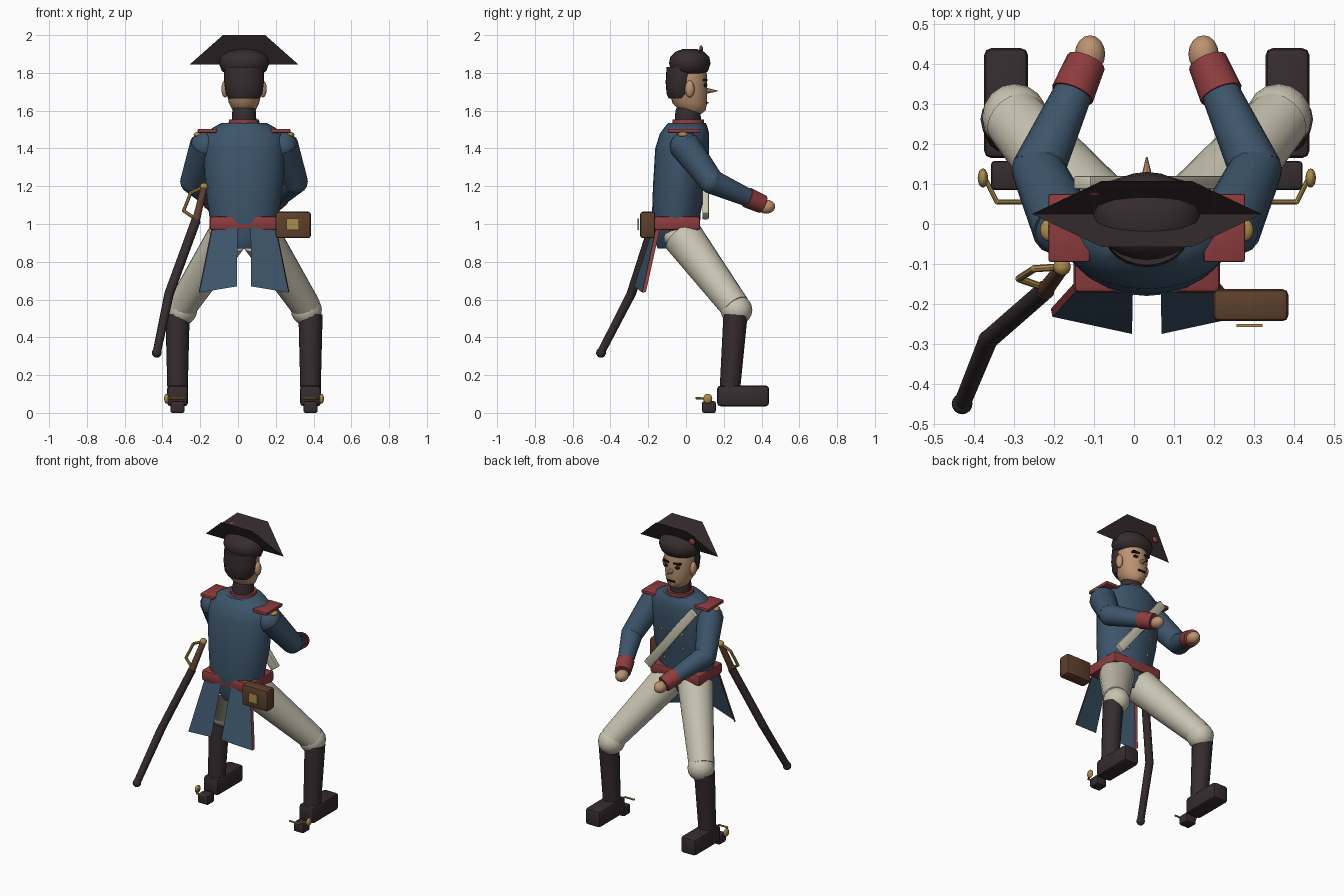
import bpy, bmesh, math
from mathutils import Vector, Matrix

if "Cube" in bpy.data.objects:
    bpy.data.objects.remove(bpy.data.objects["Cube"])

CX = 0.032  # body centre line


def mat(name, r, g, b):
    m = bpy.data.materials.new(name)
    m.diffuse_color = (r, g, b, 1)
    m.use_nodes = True
    m.node_tree.nodes["Principled BSDF"].inputs["Base Color"].default_value = m.diffuse_color
    return m


BLUE = mat("coat blue", .046, .090, .145)
RED = mat("trim red", .27, .045, .048)
CREAM = mat("cream cloth", .58, .55, .44)
DARK = mat("dark leather", .036, .025, .027)
SKIN = mat("skin", .50, .29, .165)
BROWN = mat("brown leather", .11, .05, .025)
GOLD = mat("brass", .40, .26, .07)
BLACK = mat("black", .008, .007, .008)


def finish(name, bm, m, smooth=True):
    bmesh.ops.recalc_face_normals(bm, faces=bm.faces[:])
    me = bpy.data.meshes.new(name)
    bm.to_mesh(me)
    bm.free()
    me.materials.append(m)
    ob = bpy.data.objects.new(name, me)
    bpy.context.collection.objects.link(ob)
    if smooth:
        bpy.ops.object.select_all(action='DESELECT')
        ob.select_set(True)
        bpy.context.view_layer.objects.active = ob
        bpy.ops.object.shade_smooth_by_angle(angle=math.radians(40))
    return ob


def loft(name, m, rows, n=24):
    """Stack of ellipses (z, cy, rx, ry) around the centre line."""
    bm = bmesh.new()
    rings = [[bm.verts.new((CX + rx * math.cos(2 * math.pi * i / n),
                            cy + ry * math.sin(2 * math.pi * i / n), z)) for i in range(n)]
             for z, cy, rx, ry in rows]
    for a, b in zip(rings, rings[1:]):
        for i in range(n):
            bm.faces.new((a[i], a[(i + 1) % n], b[(i + 1) % n], b[i]))
    bm.faces.new(rings[0])
    bm.faces.new(rings[-1])
    return finish(name, bm, m)


def ball(name, m, c, r):
    bm = bmesh.new()
    bmesh.ops.create_uvsphere(bm, u_segments=16, v_segments=10, radius=1,
                              matrix=Matrix.Translation(c) @ Matrix.Diagonal((*r, 1)))
    return finish(name, bm, m)


def limb(name, m, pts, radii, n=16):
    """Chain of tapered cylinders with round joints."""
    bm = bmesh.new()
    for i in range(len(pts) - 1):
        a, b = Vector(pts[i]), Vector(pts[i + 1])
        d = b - a
        mx = Matrix.Translation((a + b) / 2) @ d.to_track_quat('Z', 'Y').to_matrix().to_4x4()
        bmesh.ops.create_cone(bm, cap_ends=True, segments=n, radius1=radii[i],
                              radius2=radii[i + 1], depth=d.length, matrix=mx)
        if i:
            bmesh.ops.create_uvsphere(bm, u_segments=n, v_segments=8, radius=radii[i],
                                      matrix=Matrix.Translation(a))
    return finish(name, bm, m)


def box(name, m, lo, hi, bevel=0.0, rot=None):
    lo, hi = Vector(lo), Vector(hi)
    bm = bmesh.new()
    mx = Matrix.Translation((lo + hi) / 2) @ (rot or Matrix()) @ Matrix.Diagonal((*(hi - lo), 1))
    bmesh.ops.create_cube(bm, size=1, matrix=mx)
    if bevel:
        bmesh.ops.bevel(bm, geom=bm.edges[:], offset=bevel, segments=2, affect='EDGES', profile=.5)
    return finish(name, bm, m)


def sheet(name, m, polys):
    bm = bmesh.new()
    for p in polys:
        bm.faces.new([bm.verts.new(v) for v in p])
    return finish(name, bm, m, False)


# Coat body, lower coat, collar and neck
loft("coat_body", BLUE, [(1.0, -.05, .175, .125), (1.05, -.052, .185, .128), (1.2, -.035, .205, .14),
                         (1.4, -.02, .218, .143), (1.48, -.008, .205, .13), (1.51, 0, .165, .115),
                         (1.535, .005, .12, .1)])
loft("coat_lower", BLUE, [(.87, -.06, .08, .09), (.92, -.055, .13, .115), (1.01, -.05, .165, .12)])
loft("collar_trim", RED, [(1.53, .012, .082, .085), (1.552, .012, .08, .083)])
loft("stock", DARK, [(1.54, .01, .066, .07), (1.6, .01, .062, .066), (1.615, .01, .058, .06)])
loft("neck", SKIN, [(1.58, .01, .055, .058), (1.68, .01, .055, .058)])

# Head, hair and face
loft("head", SKIN, [(1.583, .045, .035, .035), (1.6, .035, .06, .068), (1.64, .02, .08, .092),
                    (1.70, .012, .094, .1), (1.78, .012, .098, .1), (1.84, .012, .09, .09)])
loft("hair", DARK, [(1.665, -.03, .078, .062), (1.69, -.03, .097, .073), (1.75, -.028, .105, .08),
                    (1.83, -.015, .106, .088)])
bm = bmesh.new()
bmesh.ops.create_cone(bm, cap_ends=True, segments=8, radius1=.02, radius2=.002, depth=.075,
                      matrix=Matrix.Translation((CX, .13, 1.705)) @ Matrix.Rotation(-math.pi / 2, 4, 'X'))
finish("nose", bm, SKIN)
box("mouth", BLACK, (CX - .026, .095, 1.637), (CX + .026, .118, 1.647))
for s, side in ((-1, "left"), (1, "right")):
    ball(side + "_ear", SKIN, (CX + s * .1, .02, 1.715), (.02, .025, .045))
    ball(side + "_eye", BLACK, (CX + s * .038, .1, 1.735), (.017, .013, .01))
    box(side + "_brow", BLACK, (CX + s * .04 - .023, .09, 1.756), (CX + s * .04 + .023, .113, 1.768))

# Hat: rounded crown and two flaps rising from one fold
loft("hat_crown", DARK, [(1.793, .02, .09, .075), (1.81, .02, .118, .097), (1.85, .02, .134, .11),
                         (1.885, .02, .126, .103), (1.912, .02, .095, .075), (1.927, .02, .045, .035)])
for s, side in ((-1, "rear"), (1, "fore")):
    sheet("hat_flap_" + side, DARK, [[(CX - .287, .025, 1.845), (CX + .287, .025, 1.845),
                                      (CX + .112, .025 + s * .083, 2.0), (CX - .112, .025 + s * .083, 2.0)]])
ball("cockade", RED, (-.10, .08, 1.925), (.022, .01, .02))

# Belt, sash and coat buttons
box("belt", RED, (CX - .183, -.172, .968), (CX + .183, .075, 1.04), .014)
a, b = Vector((-.13, .115, 1.47)), Vector((.205, .092, 1.04))
d = b - a
rot = Matrix.Rotation(math.atan2(d.x, d.z), 4, 'Y')
c = (a + b) / 2
h = Vector((.028, .017, d.length / 2))
box("shoulder_sash", CREAM, c - h, c + h, .006, rot)
for s in (-1, 1):
    for z, y in ((1.1, .068), (1.2, .086), (1.3, .097)):
        ball("coat_button", GOLD, (CX + s * .075, y, z), (.011, .012, .011))

# Mirrored limbs and trim
for s, side in ((-1, "left"), (1, "right")):
    def P(x, y, z):
        return (CX + s * x, y, z)

    def mbox(name, m, lo, hi, bevel):
        xs = sorted((CX + s * lo[0], CX + s * hi[0]))
        return box(name, m, (xs[0], *lo[1:]), (xs[1], *hi[1:]), bevel)

    mbox(side + "_epaulette", RED, (.142, -.095, 1.482), (.246, .075, 1.504), .006)
    ball(side + "_epaulette_button", GOLD, P(.245, -.015, 1.473), (.022, .028, .014))

    # Arm
    ball(side + "_shoulder", BLUE, P(.205, -.005, 1.41), (.08, .08, .08))
    limb(side + "_sleeve", BLUE, [P(.205, -.01, 1.42), P(.272, .135, 1.225), P(.177, .345, 1.132)],
         [.082, .066, .047])
    limb(side + "_cuff", RED, [P(.186, .325, 1.14), P(.152, .405, 1.105)], [.055, .05])
    ball(side + "_hand", SKIN, P(.142, .425, 1.092), (.038, .047, .037))

    # Leg
    ball(side + "_hip", CREAM, P(.085, -.015, .93), (.1, .108, .06))
    limb(side + "_thigh", CREAM, [P(.09, -.015, .93), P(.33, .262, .56)], [.108, .078], 20)
    ball(side + "_knee", CREAM, P(.33, .267, .545), (.082, .084, .082))
    limb(side + "_boot_shaft", DARK, [P(.352, .262, .52), P(.352, .232, .12)], [.064, .054])
    mbox(side + "_boot_foot", DARK, (.297, .165, .035), (.407, .44, .145), .018)
    mbox(side + "_boot_heel", DARK, (.315, .085, 0), (.39, .158, .062), .01)
    limb(side + "_spur", GOLD, [P(.41, .125, .075), P(.375, .055, .078), P(.31, .055, .078)],
         [.006, .006, .006], 8)
    ball(side + "_spur_end", GOLD, P(.41, .115, .075), (.013, .024, .026))

    # Coat tail with red edge
    t_in, t_out = P(.035, -.172, .99), P(.165, -.155, .99)
    b_in, b_out = P(.037, -.275, .67), P(.236, -.232, .637)
    sheet(side + "_coat_tail", BLUE, [[t_in, t_out, b_out, b_in]])
    sheet(side + "_tail_edge", RED, [[t_out, P(.17, -.135, .99), P(.24, -.212, .64), b_out]])

# Sword: scabbard, grip, pommel and guard
limb("scabbard", DARK, [(-.222, -.165, 1.02), (-.365, -.29, .63), (-.43, -.45, .32)], [.025, .025, .022], 10)
ball("scabbard_tip", DARK, (-.43, -.45, .318), (.026, .026, .026))
limb("sword_grip", BROWN, [(-.18, -.11, 1.19), (-.222, -.165, 1.02)], [.018, .021], 10)
ball("pommel", GOLD, (-.18, -.107, 1.197), (.022, .022, .02))
limb("sword_guard", GOLD, [(-.18, -.107, 1.197), (-.25, -.112, 1.165), (-.288, -.137, 1.07),
                           (-.222, -.16, 1.025)], [.009] * 4, 8)

# Pouch with brass plate
box("pouch", BROWN, (.198, -.243, .925), (.386, -.163, 1.065), .014)
box("pouch_plate", GOLD, (.257, -.258, .968), (.322, -.250, 1.03))
